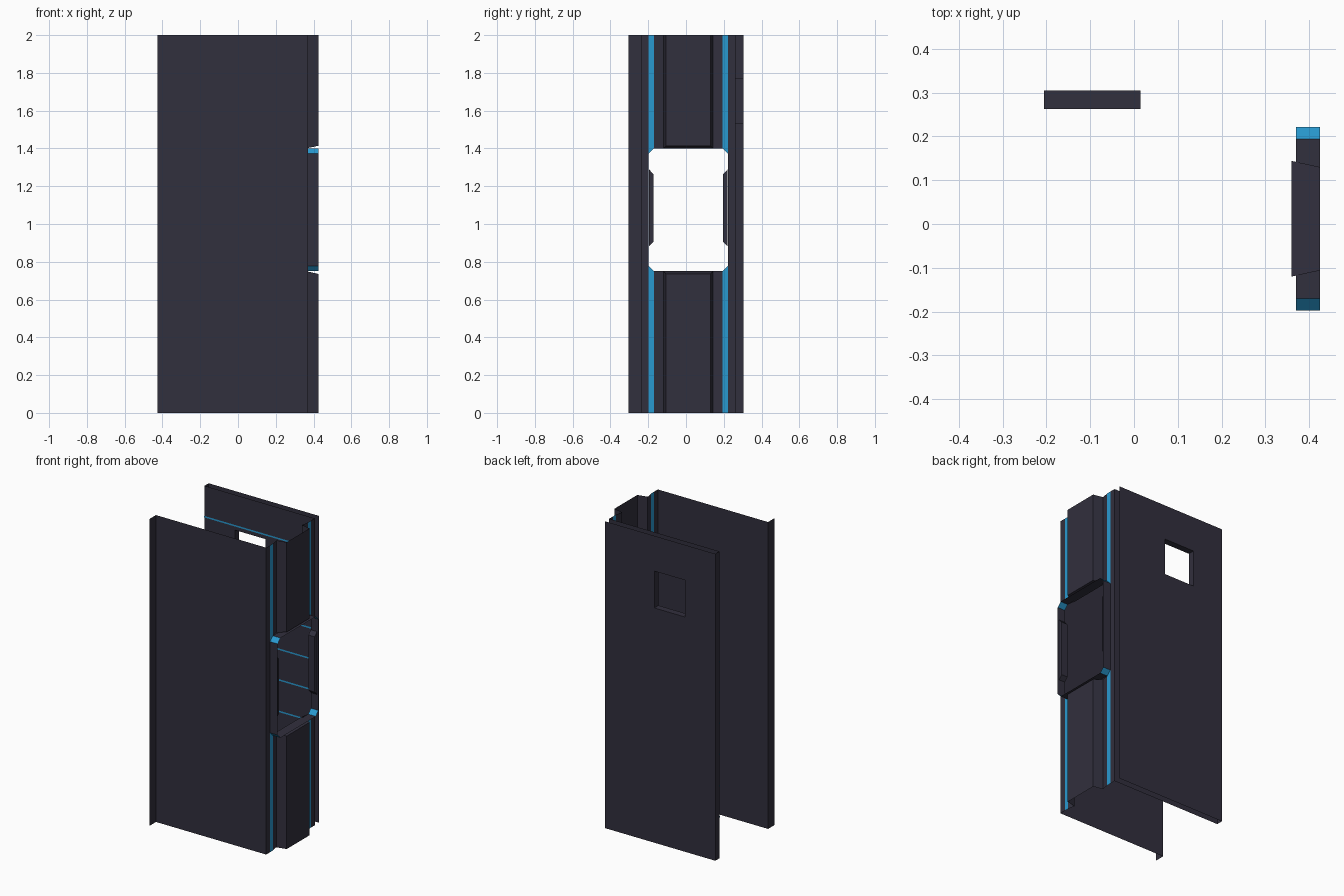
import bpy, bmesh

if "Cube" in bpy.data.objects:
    bpy.data.objects.remove(bpy.data.objects["Cube"])

def material(name, rgb):
    m = bpy.data.materials.new(name)
    m.diffuse_color = (*rgb, 1)
    m.use_nodes = True
    m.node_tree.nodes["Principled BSDF"].inputs["Base Color"].default_value = m.diffuse_color
    return m

DARK = material("dark_slate", (0.031, 0.029, 0.047))
BLUE = material("bright_blue", (0.022, 0.32, 0.63))

def sheet(name, quads):
    """Thin surface made of (corner list, colour index) faces."""
    bm = bmesh.new()
    for pts, col in quads:
        f = bm.faces.new([bm.verts.new(p) for p in pts])
        f.material_index = col
    bmesh.ops.remove_doubles(bm, verts=bm.verts, dist=1e-4)
    me = bpy.data.meshes.new(name)
    bm.to_mesh(me)
    bm.free()
    me.materials.append(DARK)
    me.materials.append(BLUE)
    ob = bpy.data.objects.new(name, me)
    bpy.context.collection.objects.link(ob)
    return ob

X0, X1, H = -0.425, 0.37, 2.0
YF, YFI = -0.305, -0.238      # front flange edge, front wall plane
YB, YBI = 0.305, 0.262        # back wall outer and inner planes
YC = 0.012                    # middle of the side panel
Z0, Z1 = 0.75, 1.40           # side opening

# Front wall with its end flange
sheet("front_wall", [
    ([(X0, YFI, 0), (X1, YFI, 0), (X1, YFI, H), (X0, YFI, H)], 0),
    ([(X0, YF, 0), (X0, YFI, 0), (X0, YFI, H), (X0, YF, H)], 0)])

# Back wall: two skins with a square window, window reveal and end cap
wx, wz = (-0.205, 0.015), (1.53, 1.77)
quads = []
xs, zs = (X0, *wx, X1), (0, *wz, H)
for y in (YB, YBI):
    for i in range(3):
        for k in range(3):
            if (i, k) != (1, 1):
                q = [(xs[i], y, zs[k]), (xs[i + 1], y, zs[k]),
                     (xs[i + 1], y, zs[k + 1]), (xs[i], y, zs[k + 1])]
                quads.append((q[::-1] if y == YB else q, 0))
ring = [(wx[0], wz[0]), (wx[1], wz[0]), (wx[1], wz[1]), (wx[0], wz[1])]
for (xa, za), (xb, zb) in zip(ring, ring[1:] + ring[:1]):
    quads.append(([(xa, YBI, za), (xb, YBI, zb), (xb, YB, zb), (xa, YB, za)], 0))
quads.append(([(X0, YB, 0), (X0, YBI, 0), (X0, YBI, H), (X0, YB, H)], 0))
sheet("back_wall", quads)

# Thin blue lines on the inner back wall
for z in (0.27, 0.47, 0.675, 0.88, 1.08, 1.28, 1.48, 1.80):
    a, b, y = z - 0.005, z + 0.005, YBI - 0.003
    sheet("wall_line", [([(X0, y, a), (X1, y, a), (X1, y, b), (X0, y, b)], 1)])

# Side panel: margins, blue strips and recesses around the opening
quads = []
XR, XO, CH = 0.36, 0.425, 0.028   # recess, outermost plane, corner chamfer
for s in (-1, 1):
    edge = YFI if s < 0 else YBI
    a, b, c = (YC + s * d for d in (0.21, 0.182, 0.132))
    q = [(X1, edge, 0), (X1, a, 0), (X1, a, H), (X1, edge, H)]
    quads.append((q if s < 0 else q[::-1], 0))
    for end, zo, t in ((0, Z0, 1), (H, Z1, -1)):
        flip = -1 if s * t > 0 else 1
        strip = [(X1, a, end), (X1, b, end), (X1, b, zo), (X1, a, zo + t * CH)]
        slope = [(X1, b, end), (XR, c, end), (XR, c, zo), (X1, b, zo)]
        quads += [(strip[::flip], 1), (slope[::flip], 0)]
sheet("side_panel", quads)

# Raised tapered blocks above and below the opening
TP = 0.014
for name, end, zo, t in (("lower_block", 0, Z0, -1), ("upper_block", H, Z1, 1)):
    ya, yb = YC - 0.132, YC + 0.132
    zi = zo + t * TP
    face = [(XO, ya + TP, end), (XO, yb - TP, end), (XO, yb - TP, zi), (XO, ya + TP, zi)]
    base = [(XR, ya, end), (XR, yb, end), (XR, yb, zo), (XR, ya, zo)]
    quads = [(face[::-t], 0)]
    for i, j in ((1, 2), (2, 3), (3, 0)):
        quads.append(([base[i], base[j], face[j], face[i]][::-t], 0))
    sheet(name, quads)

# Frame around the opening: eight-sided band with blue corner faces
w = 0.21
loop = [(-w, Z0 + CH), (-w + CH, Z0), (w - CH, Z0), (w, Z0 + CH),
        (w, Z1 - CH), (w - CH, Z1), (-w + CH, Z1), (-w, Z1 - CH)]
quads = []
for i, ((ya, za), (yb, zb)) in enumerate(zip(loop, loop[1:] + loop[:1])):
    quads.append(([(X1, YC + ya, za), (XO, YC + ya, za),
                   (XO, YC + yb, zb), (X1, YC + yb, zb)][::-1], 1 - i % 2))
sheet("opening_frame", quads)

# Grip bars on the two jambs
for s in (-1, 1):
    prof = [(0.209, 0.88), (0.185, 0.905), (0.185, 1.265), (0.209, 1.29)]
    pts = [[(x, YC + s * y, z) for y, z in prof] for x in (X1, 0.415)]
    quads = [(pts[0][::-1], 0), (pts[1], 0)]
    for i in range(3):
        quads.append(([pts[0][i], pts[0][i + 1], pts[1][i + 1], pts[1][i]], 0))
    sheet("jamb_bar", quads)
